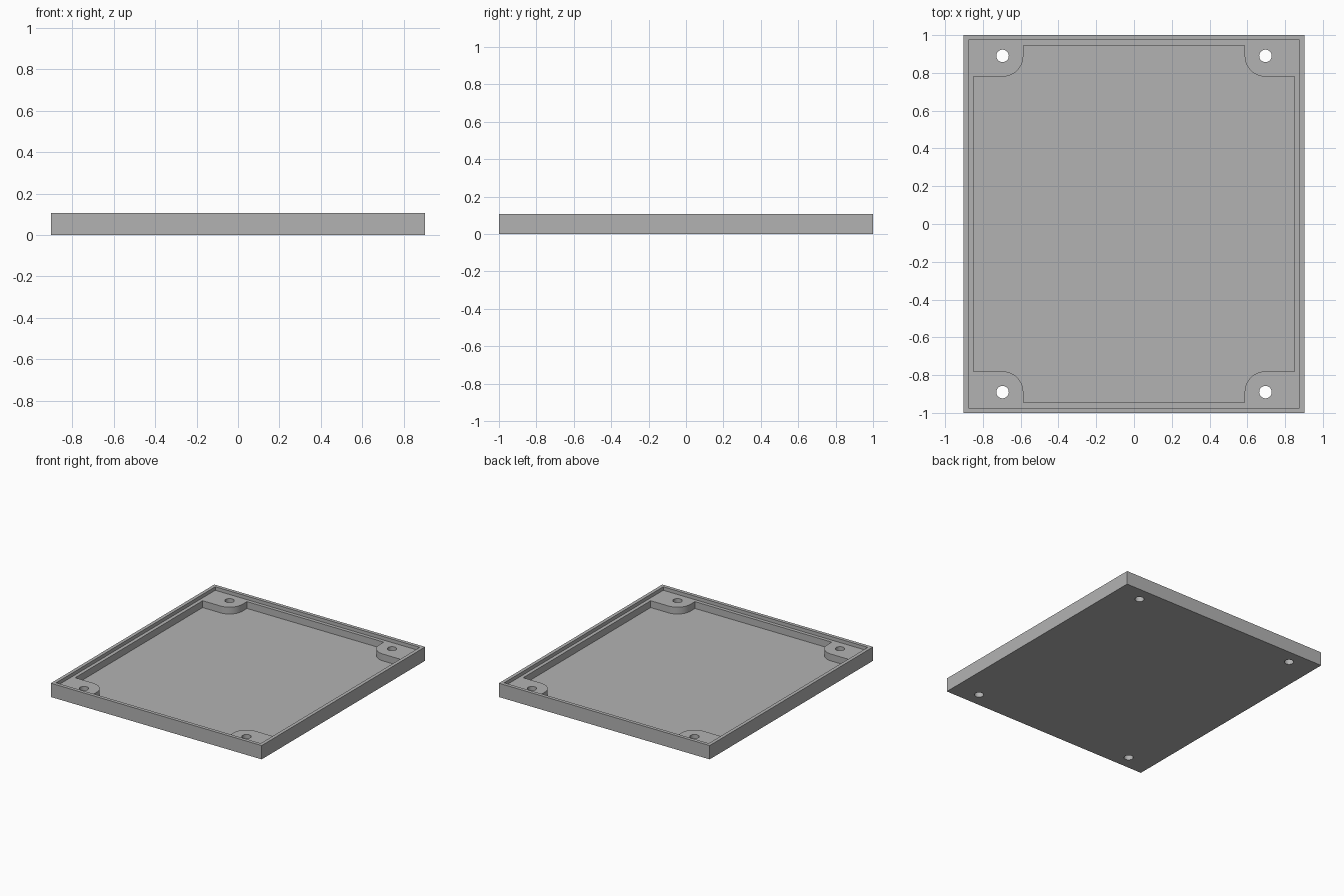
import bpy, bmesh, math

cube = bpy.data.objects.get("Cube")
if cube:
    bpy.data.objects.remove(cube, do_unlink=True)

# Overall sizes
HALF_X, HALF_Y, HEIGHT = 0.903, 1.0, 0.107
LIP, WALL = 0.027, 0.054          # insets of the lip recess and of the pocket
FLOOR_Z, LEDGE_Z = 0.027, 0.08
HOLE_X, HOLE_Y, HOLE_R = 0.696, 0.89, 0.033
BOSS_R = 0.11

grey = bpy.data.materials.new("light_grey")
grey.use_nodes = True
grey.diffuse_color = (0.45, 0.45, 0.45, 1)
grey.node_tree.nodes["Principled BSDF"].inputs["Base Color"].default_value = (0.45, 0.45, 0.45, 1)


def prism(name, outline, bottom, top):
    """Extrude a counter-clockwise outline between two heights."""
    bm = bmesh.new()
    face = bm.faces.new([bm.verts.new((x, y, bottom)) for x, y in outline])
    extruded = bmesh.ops.extrude_face_region(bm, geom=[face])["geom"]
    moved = [v for v in extruded if isinstance(v, bmesh.types.BMVert)]
    bmesh.ops.translate(bm, verts=moved, vec=(0, 0, top - bottom))
    bmesh.ops.recalc_face_normals(bm, faces=bm.faces)
    mesh = bpy.data.meshes.new(name)
    bm.to_mesh(mesh)
    bm.free()
    mesh.materials.append(grey)
    obj = bpy.data.objects.new(name, mesh)
    bpy.context.collection.objects.link(obj)
    return obj


def rectangle(x, y):
    return [(-x, -y), (x, -y), (x, y), (-x, y)]


def arc(cx, cy, r, start, end, steps):
    angles = [start + (end - start) * i / steps for i in range(steps + 1)]
    return [(cx + r * math.cos(a), cy + r * math.sin(a)) for a in angles]


def pocket_outline():
    """Rectangle notched by a rounded screw boss in every corner."""
    x, y = HALF_X - WALL, HALF_Y - WALL
    quarter = [(x, HOLE_Y - BOSS_R)]
    quarter += arc(HOLE_X, HOLE_Y, BOSS_R, 1.5 * math.pi, math.pi, 12)
    quarter += [(HOLE_X - BOSS_R, y)]
    outline = []
    for sx, sy in ((1, 1), (-1, 1), (-1, -1), (1, -1)):
        points = [(sx * px, sy * py) for px, py in quarter]
        outline += points if sx * sy > 0 else points[::-1]
    return outline


# Tray body and the shapes removed from it
tray = prism("tray", rectangle(HALF_X, HALF_Y), 0, HEIGHT)
cutters = [
    prism("lip_cutter", rectangle(HALF_X - LIP, HALF_Y - LIP), LEDGE_Z, HEIGHT + 0.1),
    prism("pocket_cutter", pocket_outline(), FLOOR_Z, HEIGHT + 0.1),
]
for sx in (-1, 1):
    for sy in (-1, 1):
        circle = arc(sx * HOLE_X, sy * HOLE_Y, HOLE_R, 0, 2 * math.pi, 32)[:-1]
        cutters.append(prism("screw_hole_cutter", circle, -0.1, HEIGHT + 0.1))

bpy.context.view_layer.objects.active = tray
for cutter in cutters:
    cutter.hide_render = True
    cut = tray.modifiers.new(cutter.name, "BOOLEAN")
    cut.operation, cut.solver, cut.object = "DIFFERENCE", "EXACT", cutter
    bpy.ops.object.modifier_apply(modifier=cut.name)
    bpy.data.objects.remove(cutter, do_unlink=True)

# Smooth the rounded walls, keep the edges crisp
bpy.ops.object.select_all(action="DESELECT")
tray.select_set(True)
bpy.ops.object.shade_smooth_by_angle(angle=math.radians(30))
